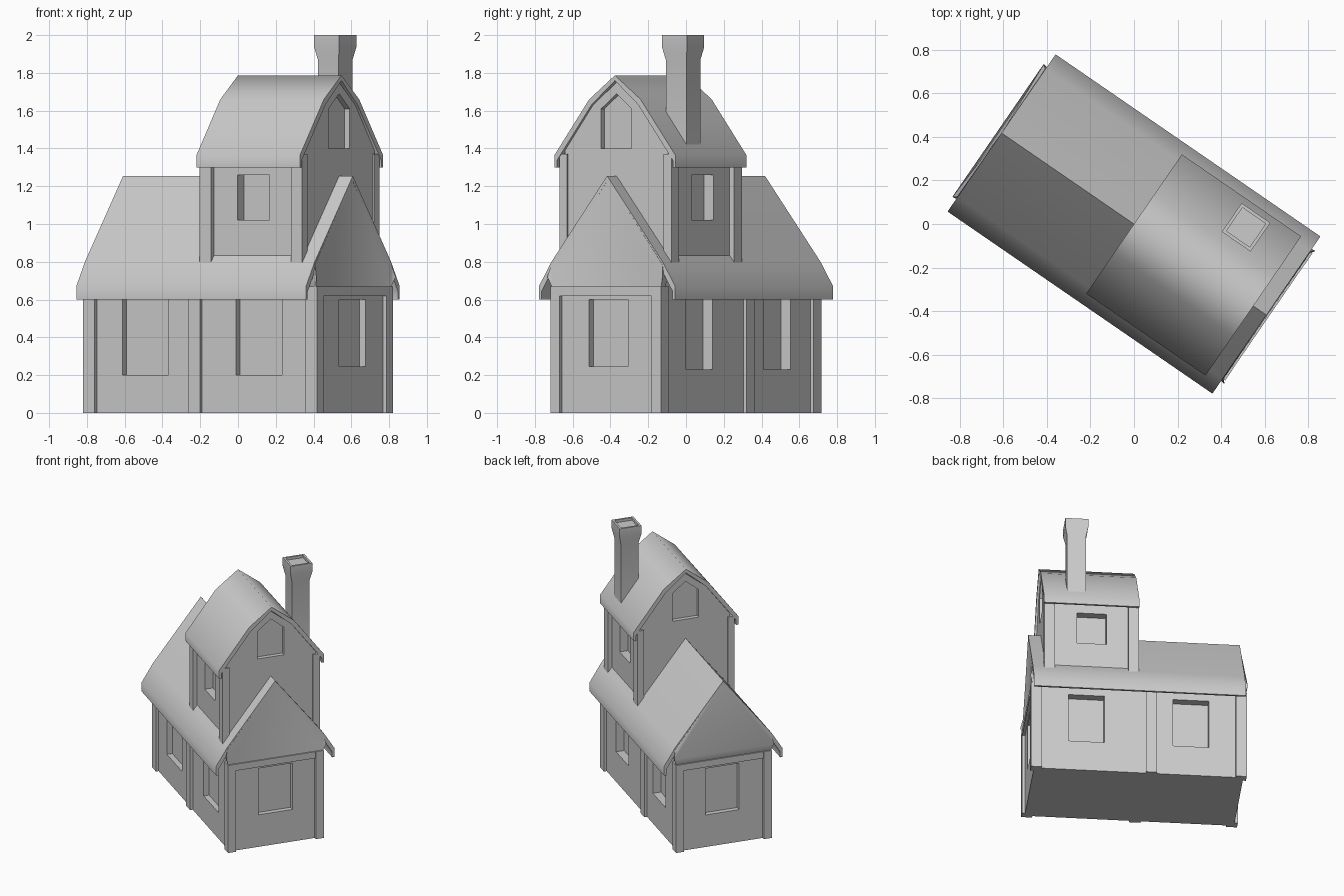
import bpy, bmesh, math

cube = bpy.data.objects.get("Cube")
if cube:
    bpy.data.objects.remove(cube, do_unlink=True)

TURN = math.radians(-34.5)  # the whole house stands turned on its plot


def finish(name, bm, smooth=None):
    bmesh.ops.recalc_face_normals(bm, faces=bm.faces[:])
    mesh = bpy.data.meshes.new(name)
    bm.to_mesh(mesh)
    bm.free()
    ob = bpy.data.objects.new(name, mesh)
    bpy.context.collection.objects.link(ob)
    ob.rotation_euler.z = TURN
    if smooth:
        bpy.ops.object.select_all(action='DESELECT')
        ob.select_set(True)
        bpy.context.view_layer.objects.active = ob
        bpy.ops.object.shade_smooth_by_angle(angle=math.radians(smooth))
    return ob


def loft(bm, rings):
    """Skin a list of equal closed rings and cap both ends."""
    loops = [[bm.verts.new(p) for p in ring] for ring in rings]
    n = len(loops[0])
    for a, b in zip(loops, loops[1:]):
        for i in range(n):
            j = (i + 1) % n
            bm.faces.new((a[i], a[j], b[j], b[i]))
    bm.faces.new(loops[0])
    bm.faces.new(loops[-1])


def prism(bm, profile, x0, x1):
    """Extrude a (y, z) profile along x."""
    loft(bm, [[(x, y, z) for y, z in profile] for x in (x0, x1)])


def box(bm, x0, x1, y0, y1, z0, z1):
    prism(bm, [(y0, z0), (y1, z0), (y1, z1), (y0, z1)], x0, x1)


def mirrored(half):
    """Complete a half profile that starts on the centre line."""
    return [(-y, z) for y, z in reversed(half[1:])] + half


def roof(name, half, x0, x1, thick):
    outer = mirrored(half)
    inner = [(y - math.copysign(thick, y) * 0.8 if y else 0,
              z - (thick * 1.4 if z > half[-1][1] else 0)) for y, z in outer]
    bm = bmesh.new()
    prism(bm, outer + inner[::-1], x0, x1)
    return finish(name, bm, 80)


def body(name, half, x0, x1, cut):
    """Solid walls with window recesses cut in."""
    bm = bmesh.new()
    prism(bm, mirrored(half), x0, x1)
    ob = finish(name, bm)
    bm = bmesh.new()
    cut(bm)
    cutter = finish(name + "_cutter", bm)
    cutter.hide_render = True
    mod = ob.modifiers.new("windows", 'BOOLEAN')
    mod.operation, mod.solver, mod.object = 'DIFFERENCE', 'EXACT', cutter
    bpy.ops.object.select_all(action='DESELECT')
    ob.select_set(True)
    bpy.context.view_layer.objects.active = ob
    bpy.ops.object.modifier_apply(modifier=mod.name)
    bpy.data.objects.remove(cutter, do_unlink=True)


# Lower storey walls with recessed windows
def lower_windows(bm):
    for s in (-1, 1):
        box(bm, 0.364 * s - 0.148, 0.364 * s + 0.148, -0.5, -0.295, 0.2, 0.6)
        box(bm, 0.364 * s - 0.125, 0.364 * s + 0.125, 0.275, 0.5, 0.23, 0.6)
        box(bm, *sorted((0.692 * s, 0.9 * s)), -0.12, 0.13, 0.245, 0.6)


body("lower_walls", [(0, 1.2), (0.335, 0.76), (0.335, 0)], -0.73, 0.73, lower_windows)


# Upper storey walls with side windows and pointed gable windows
def upper_windows(bm):
    for s in (-1, 1):
        box(bm, 0.224, 0.43, *sorted((0.27 * s, 0.5 * s)), 1.02, 1.26)
    pointed = mirrored([(0, 1.69), (0.098, 1.61), (0.098, 1.4)])
    prism(bm, pointed, -0.1, 0.042)
    prism(bm, pointed, 0.618, 0.8)


body("upper_walls", [(0, 1.75), (0.15, 1.63), (0.33, 1.39), (0.33, 0.65)],
     0.01, 0.65, upper_windows)

# Lower posts and the beams across the ends
bm = bmesh.new()
for sx in (-1, 1):
    for sy in (-1, 1):
        box(bm, *sorted((0.677 * sx, 0.752 * sx)),
            *sorted((0.295 * sy, 0.355 * sy)), 0, 0.67)
    box(bm, *sorted((0.7 * sx, 0.751 * sx)), -0.3, 0.3, 0.62, 0.67)
box(bm, -0.078, 0, -0.355, -0.3, 0, 0.67)
box(bm, -0.125, -0.05, 0.3, 0.355, 0, 0.67)
finish("lower_posts", bm)

# Upper corner posts
bm = bmesh.new()
for x0, x1 in ((0, 0.073), (0.587, 0.66)):
    for s in (-1, 1):
        box(bm, x0, x1, *sorted((0.31 * s, 0.36 * s)), 0.775, 1.37)
finish("upper_posts", bm)

# Roofs
roof("lower_roof", [(0, 1.255), (0.357, 0.8), (0.438, 0.67), (0.438, 0.6)],
     -0.738, 0.738, 0.02)
roof("upper_roof", [(0, 1.787), (0.165, 1.66), (0.388, 1.365), (0.388, 1.3)],
     0, 0.665, 0.02)

# Flared gable panels closing the ends of the lower roof
for side, s in (("left", 1), ("right", -1)):
    bm = bmesh.new()
    half = [(0, 1.245, 0.737), (0.357, 0.785, 0.74), (0.37, 0.72, 0.758),
            (0.35, 0.665, 0.742)]
    ring = [(-y, z, x) for y, z, x in reversed(half[1:])] + half
    loft(bm, [[(0.69 * s, y * 0.97, z) for y, z, x in ring],
              [(x * s, y, z) for y, z, x in ring]])
    bmesh.ops.triangulate(bm, faces=[f for f in bm.faces if len(f.verts) > 4])
    finish(side + "_gable_panel", bm, 60)

# Chimney with a flared cap and sunken top
bm = bmesh.new()
steps = [(0.066, 1.38), (0.066, 1.87), (0.08, 1.935), (0.08, 2),
         (0.065, 2), (0.065, 1.98)]
loft(bm, [[(0.433 + a * r, 0.279 + b * r, z)
           for a, b in ((-1, -1), (1, -1), (1, 1), (-1, 1))] for r, z in steps])
finish("chimney", bm, 40)
